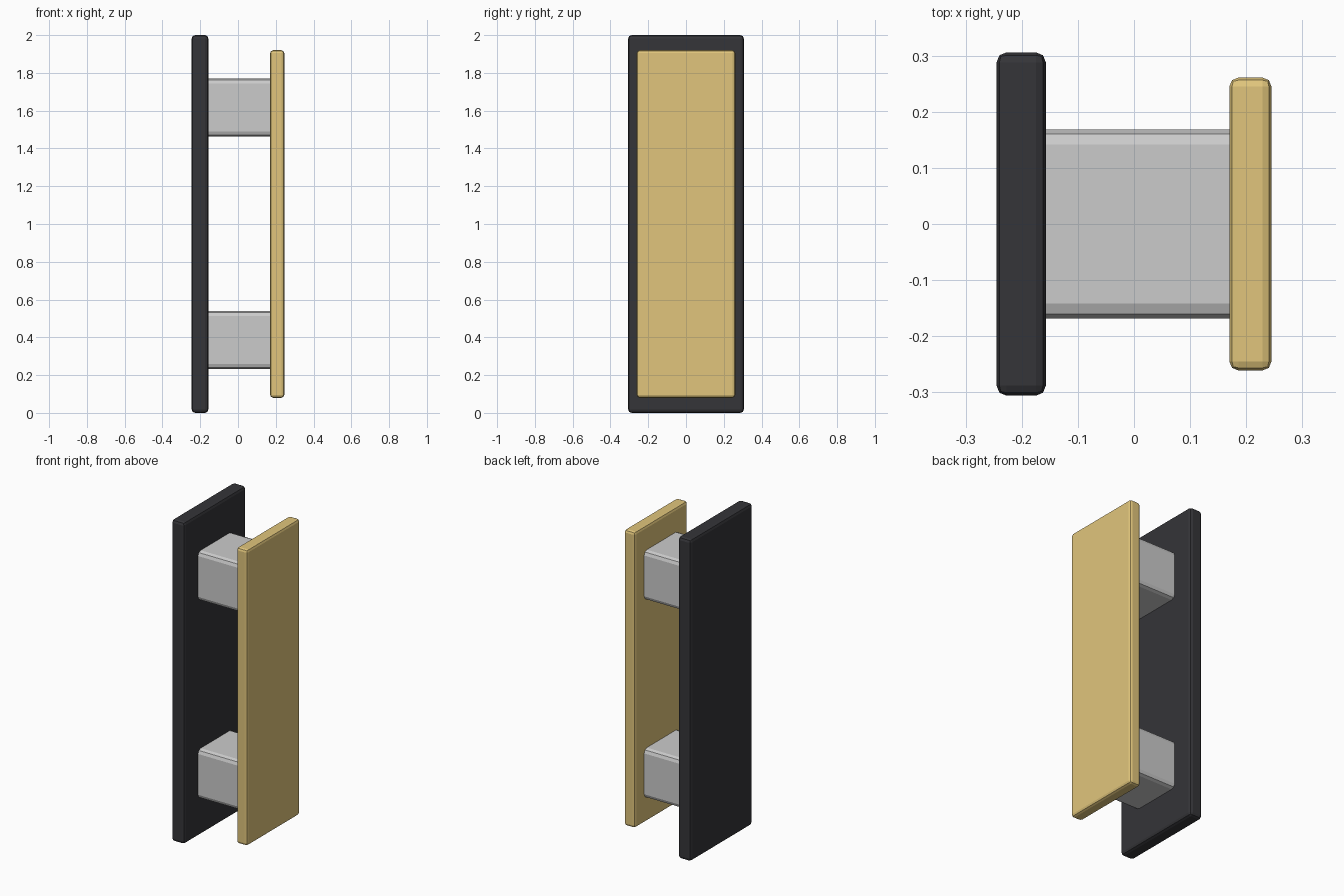
import bpy

if "Cube" in bpy.data.objects:
    bpy.data.objects.remove(bpy.data.objects["Cube"])


def material(name, color):
    mat = bpy.data.materials.new(name)
    mat.diffuse_color = color
    mat.use_nodes = True
    mat.node_tree.nodes["Principled BSDF"].inputs["Base Color"].default_value = mat.diffuse_color
    return mat


def box(name, x0, x1, y_half, z0, z1, bevel, mat=None):
    bpy.ops.mesh.primitive_cube_add(size=1, location=((x0 + x1) / 2, 0, (z0 + z1) / 2))
    obj = bpy.context.object
    obj.name = name
    obj.scale = (x1 - x0, y_half * 2, z1 - z0)
    bpy.ops.object.transform_apply(location=False, rotation=False, scale=True)
    mod = obj.modifiers.new("rounded_edges", 'BEVEL')
    mod.width = bevel
    mod.segments = 2
    mod.limit_method = 'ANGLE'
    if mat:
        obj.data.materials.append(mat)
    return obj


dark = material("dark", (0.035, 0.035, 0.04, 1))
gold = material("gold", (0.75, 0.56, 0.2, 1))
steel = material("steel", (0.55, 0.56, 0.58, 1))

# Mounting plate and front panel
box("back_plate", -0.245, -0.157, 0.306, 0.0, 2.0, 0.018, dark)
box("front_panel", 0.17, 0.245, 0.261, 0.08, 1.92, 0.016, gold)

# Two spacer blocks, their ends sunk into both plates
for name, z in (("lower_spacer", 0.386), ("upper_spacer", 1.616)):
    box(name, -0.19, 0.2, 0.168, z - 0.153, z + 0.153, 0.026, steel)
